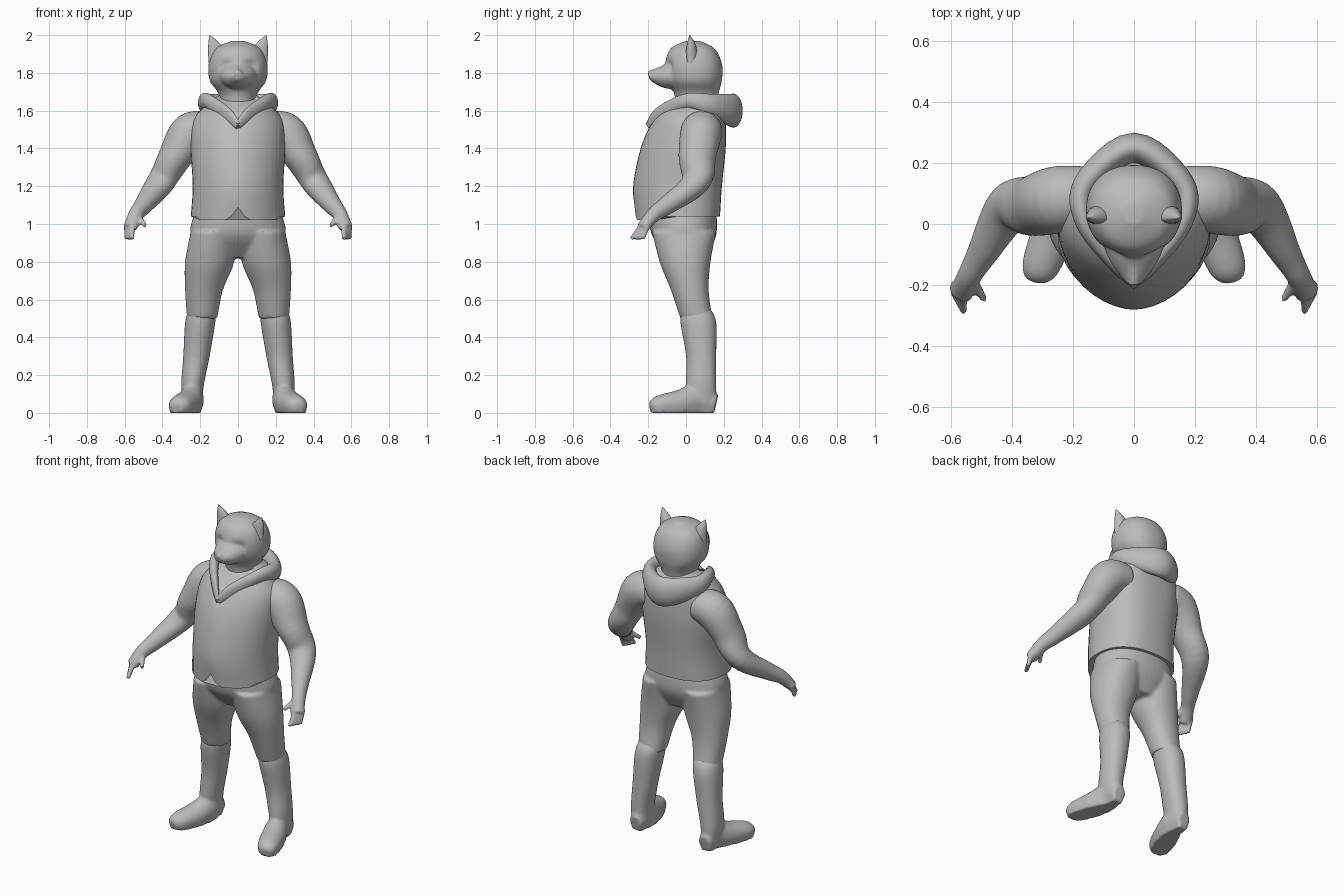
import bpy, bmesh
from math import cos, sin, pi, copysign
from mathutils import Vector

SEGMENTS = 40
BLEND_STEPS = 6
SIDES = {"left": 1, "right": -1}

cube = bpy.data.objects.get("Cube")
if cube:
    bpy.data.objects.remove(cube, do_unlink=True)

grey = bpy.data.materials.new("plain grey")
grey.use_nodes = True
colour = (0.5, 0.5, 0.5, 1)
grey.diffuse_color = colour
grey.node_tree.nodes["Principled BSDF"].inputs["Base Color"].default_value = colour


def blend(rows):
    """Pass a smooth spline through every column of the section rows."""
    padded = [rows[0], *rows, rows[-1]]
    result = []
    for four in zip(padded, padded[1:], padded[2:], padded[3:]):
        for step in range(BLEND_STEPS):
            t = step / BLEND_STEPS
            result.append([
                b + t / 2 * (c - a + t * (2 * a - 5 * b + 4 * c - d + t * (3 * (b - c) + d - a)))
                for a, b, c, d in zip(*four)])
    return result + [rows[-1]]


def circle():
    angles = [2 * pi * index / SEGMENTS for index in range(SEGMENTS)]
    return [(cos(angle), sin(angle)) for angle in angles]


def loft(shell, rings):
    """Skin a list of point rings into a closed shell; return its vertices."""
    rows = [[shell.verts.new(point) for point in ring] for ring in rings]
    for low, high in zip(rows, rows[1:]):
        for index in range(SEGMENTS):
            following = (index + 1) % SEGMENTS
            face = shell.faces.new((low[index], low[following], high[following], high[index]))
            face.smooth = True
    shell.faces.new(rows[0][::-1])
    shell.faces.new(rows[-1])
    return [vert for row in rows for vert in row]


def stack(shell, sections, side=1, front_power=1, back_power=0.9):
    """Horizontal sections: height, centre x, half width, front y, back y."""
    rings = []
    for height, centre, half_width, front, back in blend(sections):
        middle, depth = (front + back) / 2, (back - front) / 2
        ring = []
        for across, along in circle():
            power = front_power if along < 0 else back_power
            ring.append((side * (centre + half_width * copysign(abs(across) ** power, across)),
                         middle + depth * copysign(abs(along) ** power, along),
                         height))
        rings.append(ring)
    return loft(shell, rings)


def tube(shell, path, side=1):
    """Path points: x, y, z, level radius, upright radius."""
    path = blend(path)
    points = [Vector(row[:3]) for row in path]
    last = len(points) - 1
    rings = []
    for index, point in enumerate(points):
        heading = points[min(index + 1, last)] - points[max(index - 1, 0)]
        level = heading.cross(Vector((0, 0, 1))).normalized()
        upright = level.cross(heading).normalized()
        level_radius, upright_radius = path[index][3:]
        ring = [point + level * level_radius * u + upright * upright_radius * v
                for u, v in circle()]
        rings.append([(side * p.x, p.y, p.z) for p in ring])
    return loft(shell, rings)


def finish(name, shell, voxel=0):
    """Turn the shells into an object; voxel fuses them into one skin."""
    bmesh.ops.recalc_face_normals(shell, faces=shell.faces)
    mesh = bpy.data.meshes.new(name)
    shell.to_mesh(mesh)
    shell.free()
    mesh.materials.append(grey)
    part = bpy.data.objects.new(name, mesh)
    bpy.context.collection.objects.link(part)
    if voxel:
        fuse = part.modifiers.new("fuse", "REMESH")
        fuse.mode = "VOXEL"
        fuse.voxel_size = voxel
        fuse.use_smooth_shade = True
        relax = part.modifiers.new("relax", "SMOOTH")
        relax.factor = 0.5
        relax.iterations = 5


# Vest with a notched hem and a recessed V neck
shell = bmesh.new()
vest = stack(shell, [
    (1.04, 0, .25, -.27, .18),
    (1.2, 0, .24, -.28, .19),
    (1.4, 0, .25, -.24, .21),
    (1.54, 0, .24, -.18, .21),
    (1.62, 0, .18, -.12, .2),
    (1.68, 0, .1, -.04, .15)], front_power=1.1, back_power=.8)
for vert in vest:
    x, y, z = abs(vert.co.x), vert.co.y, vert.co.z
    if y < -.05:
        hem_weight = max(0, 1.2 - z) / .16
        notch = max(0, 1 - x / .05)
        vert.co.z += hem_weight * (.07 * notch - .02 * (x < .2))
    if y < 0 and x < (z - 1.52) * .7:
        vert.co.y += .03
finish("vest", shell)

# Hood lying around the neck, running into the lapels
half_hood = [
    (0, .25, 1.6, .05, .09),
    (.16, .13, 1.63, .04, .06),
    (.16, 0, 1.65, .03, .04),
    (.06, -.14, 1.58, .02, .04),
    (0, -.2, 1.52, .01, .02)]
shell = bmesh.new()
tube(shell, [(-row[0], *row[1:]) for row in half_hood[:0:-1]] + half_hood)
finish("hood", shell)

# Head with neck, eye sockets, muzzle and nose
shell = bmesh.new()
skull = stack(shell, [
    (1.55, 0, .1, -.05, .15),
    (1.68, 0, .1, -.06, .17),
    (1.76, 0, .15, -.1, .19),
    (1.85, 0, .155, -.11, .19),
    (1.93, 0, .12, -.08, .15),
    (1.97, 0, .03, 0, .07)])
for vert in skull:
    for eye_x in (.07, -.07):
        distance = (Vector((eye_x, -.1, 1.83)) - vert.co).length
        vert.co.y += max(0, .05 - distance) / 2
tube(shell, [(0, -.04, 1.79, .11, .08), (0, -.12, 1.78, .08, .06), (0, -.19, 1.78, .03, .02)])
tube(shell, [(0, -.14, 1.8, .03, .03), (0, -.2, 1.79, .02, .02)])
finish("head", shell, .008)

for label, side in SIDES.items():
    # Ear, flattened at the front
    shell = bmesh.new()
    ear = tube(shell, [(.1, .02, 1.87, .05, .06), (.13, .02, 1.95, .03, .03),
                       (.15, .02, 2, .002, .002)], side)
    for vert in ear:
        if vert.co.y < .02:
            vert.co.y = (vert.co.y + .02) / 2
    finish(label + "_ear", shell)

    # Arm with four fingers and a thumb
    shell = bmesh.new()
    tube(shell, [
        (.15, .09, 1.5, .1, .09),
        (.25, .08, 1.48, .11, .11),
        (.33, .06, 1.36, .1, .09),
        (.41, .05, 1.22, .08, .07),
        (.5, -.1, 1.1, .05, .05),
        (.54, -.17, 1.05, .04, .04),
        (.57, -.23, .98, .04, .03)], side)
    for finger in range(4):
        shift = finger / 100
        tube(shell, [(.56 + shift, -.23 + shift, 1, .015, .015),
                     (.56 + shift, -.29 + 2 * shift, .92, .012, .012)], side)
    tube(shell, [(.54, -.17, 1.05, .02, .02), (.49, -.25, .99, .012, .012)], side)
    finish(label + "_arm", shell, .008)

    # Boot: shaft fused with a flat-soled foot
    shell = bmesh.new()
    stack(shell, [
        (.55, .19, .07, -.02, .13),
        (.48, .2, .08, -.03, .16),
        (.3, .22, .07, 0, .16),
        (.15, .24, .06, 0, .16),
        (.05, .24, .05, .02, .16)], side)
    foot = tube(shell, [
        (.24, .16, .05, .04, .05),
        (.24, .06, .07, .06, .08),
        (.27, -.04, .05, .07, .07),
        (.31, -.15, .04, .06, .05),
        (.32, -.19, .03, .03, .02)], side)
    for vert in foot:
        if vert.co.z < .02:
            vert.co.z = 0
    finish(label + "_boot", shell, .01)

# Trousers: hips fused with both thighs
shell = bmesh.new()
stack(shell, [(1.08, 0, .22, -.2, .16), (.94, 0, .25, -.18, .16), (.82, 0, .12, -.08, .1)])
for side in SIDES.values():
    stack(shell, [
        (.96, .13, .12, -.18, .16),
        (.8, .15, .13, -.14, .13),
        (.65, .18, .1, -.08, .12),
        (.5, .19, .08, -.03, .14)], side)
finish("trousers", shell, .01)
